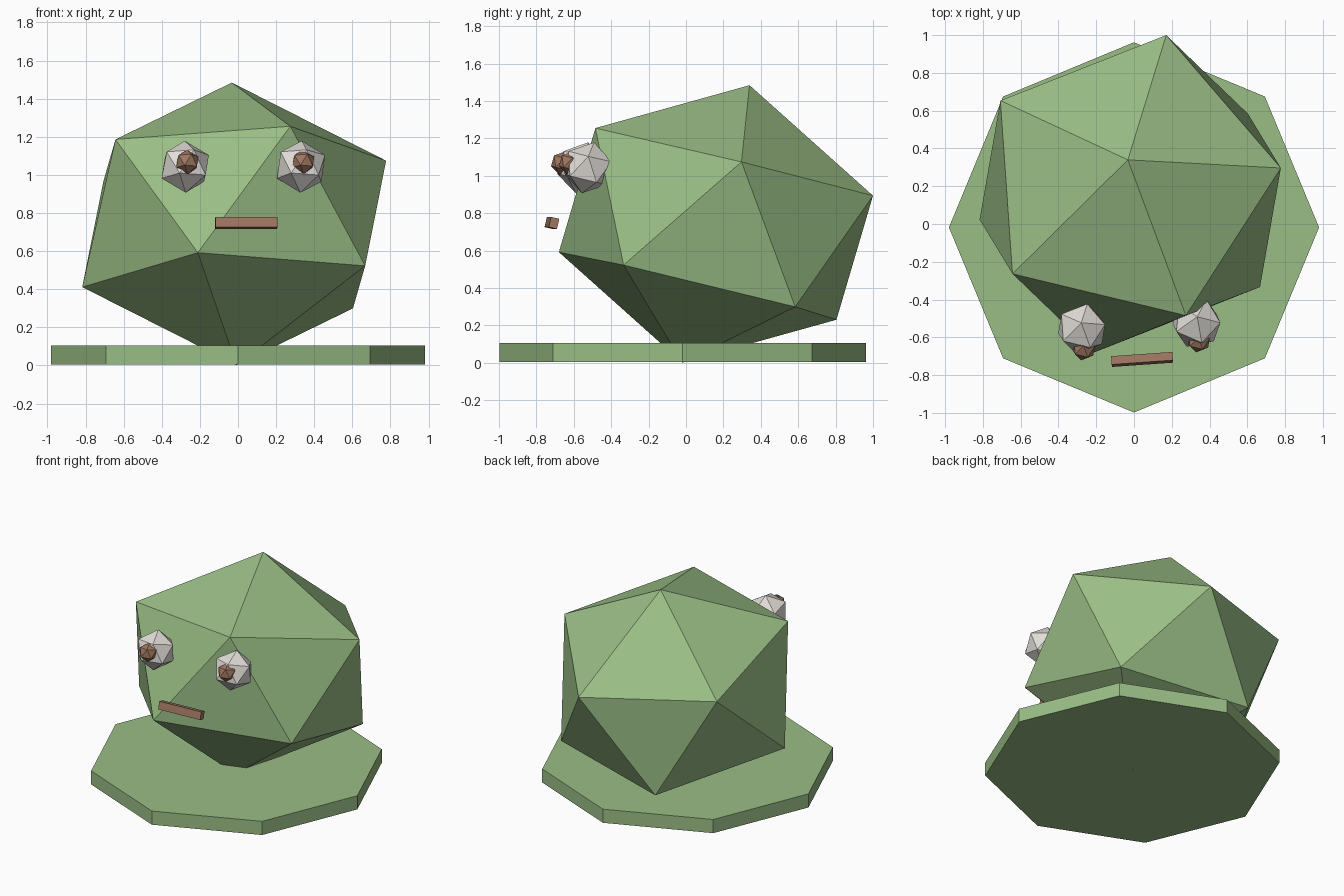
import bpy
from math import radians

cube = bpy.data.objects.get("Cube")
if cube:
    bpy.data.objects.remove(cube, do_unlink=True)


def make_material(name, color):
    mat = bpy.data.materials.new(name)
    mat.use_nodes = True
    mat.diffuse_color = color
    mat.node_tree.nodes["Principled BSDF"].inputs["Base Color"].default_value = color
    return mat


green = make_material("leaf green", (0.32, 0.51, 0.235, 1))
white = make_material("warm white", (0.76, 0.73, 0.69, 1))
brown = make_material("brown", (0.34, 0.18, 0.115, 1))

TILT = radians(-13.65)
TURN = radians(4)


def finish(name, mat, scale, turn=TURN, tilt=TILT):
    obj = bpy.context.object
    obj.name = name
    obj.scale = scale
    obj.rotation_euler = (tilt, 0, turn)
    obj.data.materials.append(mat)
    return obj


def faceted_ball(name, mat, location, scale, turn=TURN):
    bpy.ops.mesh.primitive_ico_sphere_add(subdivisions=1, radius=1, location=location)
    return finish(name, mat, scale, turn)


# Octagonal base slab
bpy.ops.mesh.primitive_cylinder_add(vertices=8, radius=1, depth=1, location=(0, -0.018, 0.055))
finish("base", green, (0.98, 0.98, 0.1), turn=0, tilt=0)

# Slightly squashed, tilted head whose lowest point reaches through the base
faceted_ball("head", green, (-0.02, 0.16, 0.743), (0.9, 0.9, 0.763))

# Eyes and pupils, following the turn of the head
for side, sign, turn in (("right", -1, TURN), ("left", 1, radians(-6))):
    faceted_ball(side + "_eye", white,
                 (0.027 + sign * 0.304, -0.54 + sign * 0.016, 1.043), (0.14,) * 3, turn)
    faceted_ball(side + "_pupil", brown,
                 (0.038 + sign * 0.304, -0.638 + sign * 0.021, 1.067), (0.066,) * 3)

# Mouth bar held in front of the face
bpy.ops.mesh.primitive_cube_add(size=1, location=(0.043, -0.717, 0.748))
finish("mouth", brown, (0.325, 0.045, 0.056))
